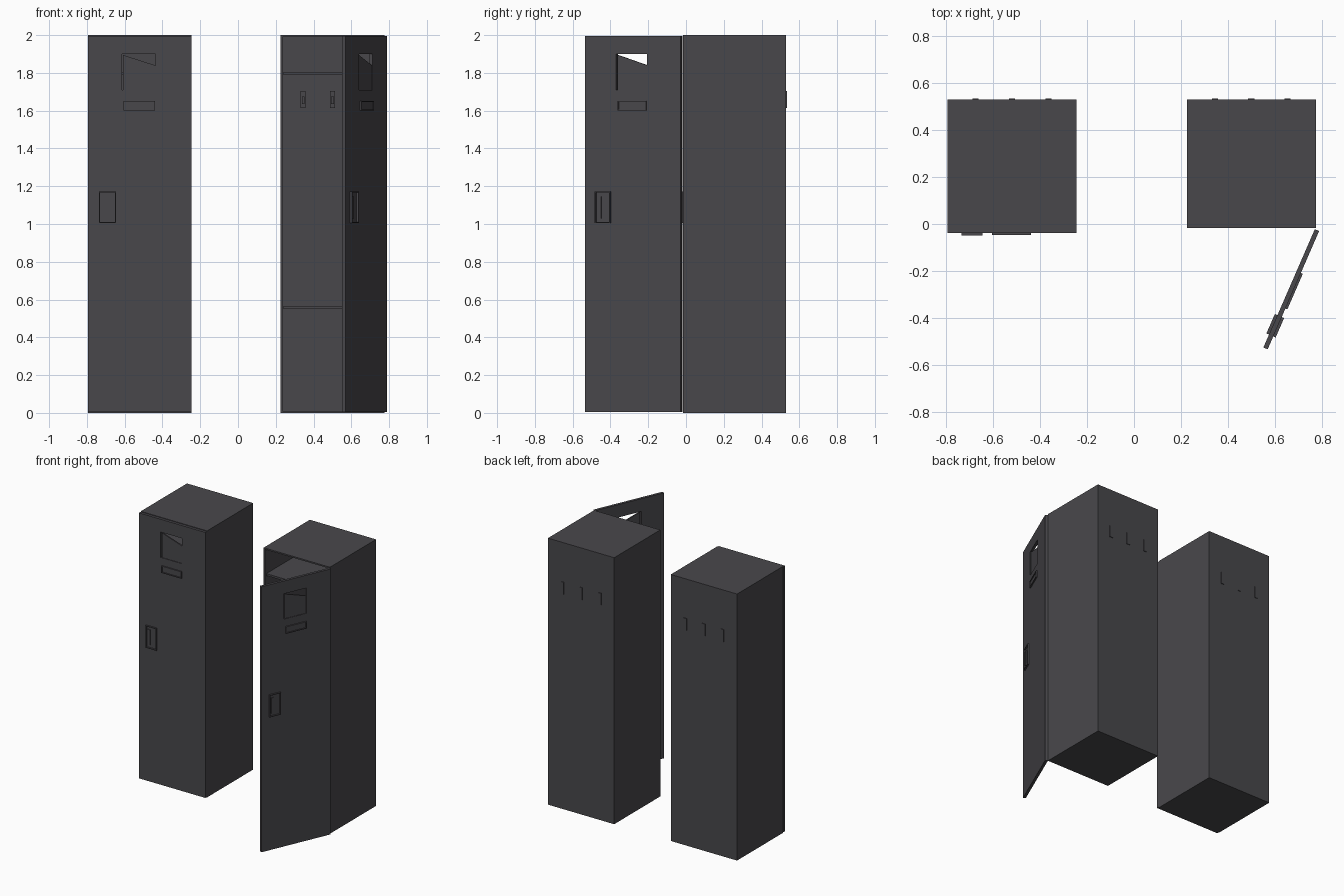
import bpy, bmesh, math
from mathutils import Matrix, Vector

cube = bpy.data.objects.get("Cube")
if cube:
    bpy.data.objects.remove(cube, do_unlink=True)

metal = bpy.data.materials.new("dark_grey_metal")
metal.use_nodes = True
COLOUR = (0.066, 0.064, 0.071, 1)
metal.diffuse_color = COLOUR
metal.node_tree.nodes["Principled BSDF"].inputs["Base Color"].default_value = COLOUR

WIDTH, HEIGHT, WALL = 0.55, 2.0, 0.015
FRONT, BACK = -0.017, 0.53
DOOR = 0.02


def finish(name, bm, matrix):
    bmesh.ops.recalc_face_normals(bm, faces=bm.faces)
    mesh = bpy.data.meshes.new(name)
    bm.to_mesh(mesh)
    bm.free()
    mesh.materials.append(metal)
    obj = bpy.data.objects.new(name, mesh)
    obj.matrix_world = matrix
    bpy.context.collection.objects.link(obj)


def box(name, lo, hi, matrix, rim=0, depth=0):
    """Box between two corners; a rim insets the front face and sinks it by depth."""
    bm = bmesh.new()
    bmesh.ops.create_cube(bm, size=1)
    lo, hi = Vector(lo), Vector(hi)
    size = hi - lo
    for v in bm.verts:
        v.co = (lo + hi) / 2 + Vector(a * b for a, b in zip(v.co, size))
    if rim:
        bm.normal_update()
        face = min(bm.faces, key=lambda f: f.calc_center_median().y)
        bmesh.ops.inset_region(bm, faces=[face], thickness=rim)
        hollow = bmesh.ops.extrude_face_region(bm, geom=[face])
        bmesh.ops.delete(bm, geom=[face], context='FACES_ONLY')
        moved = [v for v in hollow["geom"] if isinstance(v, bmesh.types.BMVert)]
        bmesh.ops.translate(bm, verts=moved, vec=(0, depth, 0))
    finish(name, bm, matrix)


def prism(name, points, y, thick, matrix):
    """Flat outline in x and z, thickened along y."""
    bm = bmesh.new()
    face = bm.faces.new([bm.verts.new((x, y, z)) for x, z in points])
    out = bmesh.ops.extrude_face_region(bm, geom=[face])
    moved = [v for v in out["geom"] if isinstance(v, bmesh.types.BMVert)]
    bmesh.ops.translate(bm, verts=moved, vec=(0, thick, 0))
    finish(name, bm, matrix)


def door_panel(name, xs, zs, matrix):
    """Grid of panels with the middle cell left open as a window."""
    bm = bmesh.new()
    grid = [[bm.verts.new((x, 0, z)) for z in zs] for x in xs]
    for i in range(3):
        for j in range(3):
            if (i, j) != (1, 1):
                bm.faces.new((grid[i][j], grid[i + 1][j],
                              grid[i + 1][j + 1], grid[i][j + 1]))
    out = bmesh.ops.extrude_face_region(bm, geom=bm.faces[:])
    moved = [v for v in out["geom"] if isinstance(v, bmesh.types.BMVert)]
    bmesh.ops.translate(bm, verts=moved, vec=(0, -DOOR, 0))
    finish(name, bm, matrix)


def body(side, x):
    """Hollow cabinet with two shelves and a row of hooks through the back."""
    m = Matrix.Translation((x, 0, 0))
    half = WIDTH / 2
    box(side + "_cabinet", (-half, FRONT, 0), (half, BACK, HEIGHT), m,
        WALL, BACK - FRONT - WALL)
    for label, z in (("lower", 0.55), ("upper", 1.79)):
        box(f"{side}_{label}_shelf", (-half + WALL, FRONT + 0.01, z),
            (half - WALL, BACK - WALL, z + WALL), m)
    for i, hx in enumerate((-0.155, 0, 0.155)):
        name = f"{side}_hook_{i + 1}"
        box(name + "_plate", (hx - 0.013, 0.507, 1.615), (hx + 0.013, 0.535, 1.705), m)
        box(name + "_arm", (hx - 0.007, 0.475, 1.635), (hx + 0.007, 0.507, 1.65), m)
        box(name + "_tip", (hx - 0.007, 0.465, 1.635), (hx + 0.007, 0.475, 1.675), m)


def door(side, hinge, angle):
    """Door running in -x from its hinge, with window, card holder and handle."""
    m = Matrix.Translation(hinge) @ Matrix.Rotation(math.radians(angle), 4, 'Z')
    left, right, low, high = -0.37, -0.193, 1.71, 1.90
    door_panel(side + "_door", (-WIDTH, left, right, 0),
               (0.004, low, high, HEIGHT - 0.004), m)
    # Sloping plate that fills most of the window
    prism(side + "_window_plate", [(left + 0.006, low), (right, low),
          (right, high - 0.06), (left + 0.006, high - 0.005)],
          -DOOR + 0.004, 0.01, m)
    box(side + "_card_holder", (-0.36, -DOOR - 0.009, 1.60),
        (-0.195, -DOOR, 1.652), m, 0.009, 0.006)
    box(side + "_handle", (-0.49, -DOOR - 0.011, 1.005),
        (-0.40, 0.012, 1.172), m, 0.008, 0.016)
    box(side + "_latch", (-0.475, -DOOR - 0.006, 1.03), (-0.455, -DOOR + 0.008, 1.145), m)


body("right", -0.52)
door("right", (-0.245, FRONT - 0.001, 0), 0)
body("left", 0.50)
door("left", (0.771, -0.022, 0), 66.5)
